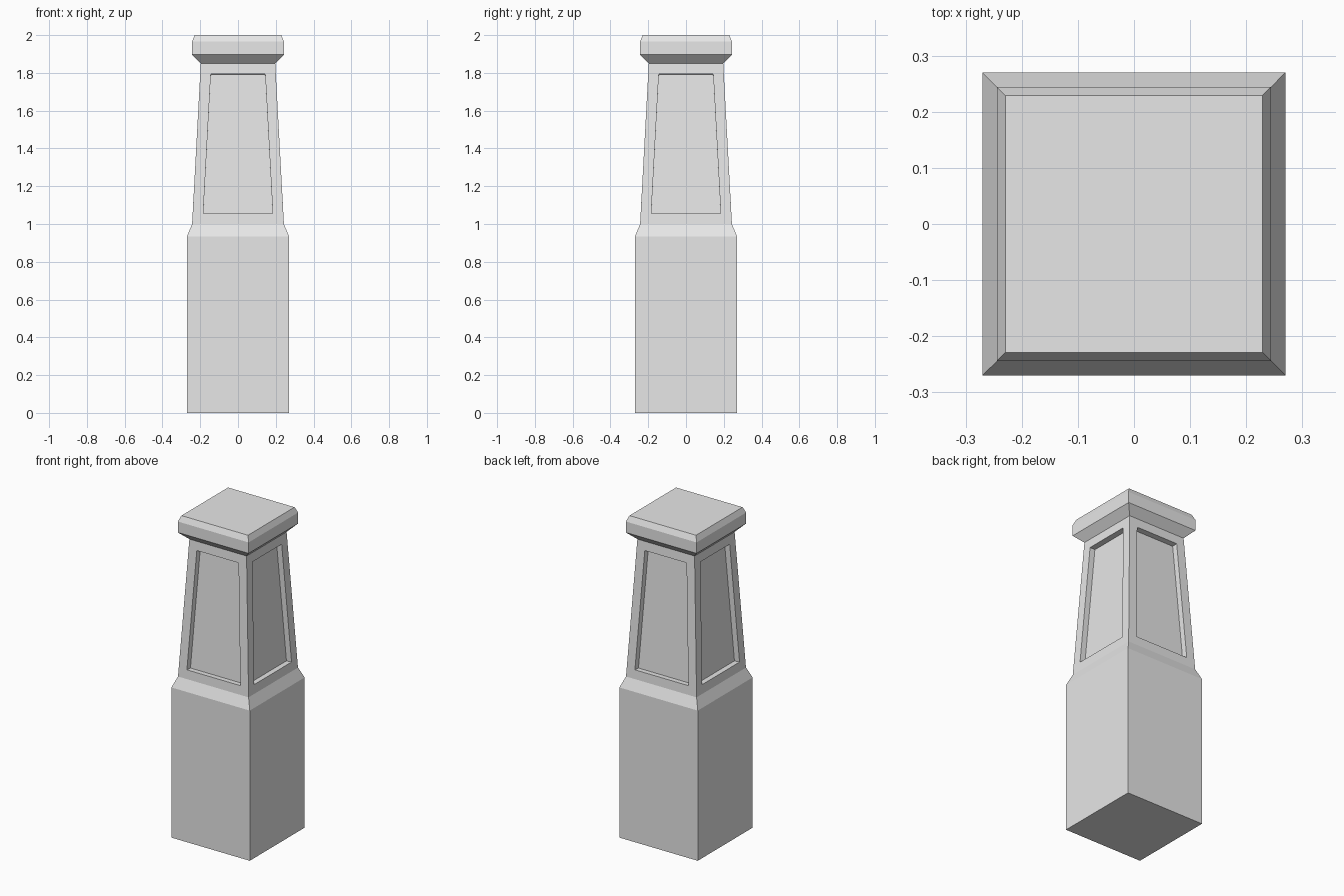
import bpy, bmesh

if "Cube" in bpy.data.objects:
    bpy.data.objects.remove(bpy.data.objects["Cube"])

stone = bpy.data.materials.new("grey_stone")
stone.diffuse_color = (0.8, 0.8, 0.8, 1)
stone.use_nodes = True
stone.node_tree.nodes["Principled BSDF"].inputs["Base Color"].default_value = stone.diffuse_color


def square_loft(name, profile, bottom=False, top=False, panel=None):
    """Stack square rings given as (half width, height); panel = (border, depth)."""
    bm = bmesh.new()
    rings = [[bm.verts.new((sx * w, sy * w, z))
              for sx, sy in ((-1, -1), (1, -1), (1, 1), (-1, 1))]
             for w, z in profile]
    sides = []
    for low, high in zip(rings, rings[1:]):
        for i in range(4):
            j = (i + 1) % 4
            sides.append(bm.faces.new((low[i], low[j], high[j], high[i])))
    if bottom:
        bm.faces.new(rings[0][::-1])
    if top:
        bm.faces.new(rings[-1])
    bm.normal_update()
    if panel:
        # framed panel sunk into every side
        border, depth = panel
        bmesh.ops.inset_individual(bm, faces=sides, thickness=border,
                                   use_even_offset=True)
        bm.normal_update()
        sunk = bmesh.ops.extrude_discrete_faces(bm, faces=sides)["faces"]
        for face in sunk:
            face.normal_update()
            bmesh.ops.translate(bm, verts=face.verts, vec=face.normal * -depth)
    bm.normal_update()
    mesh = bpy.data.meshes.new(name)
    bm.to_mesh(mesh)
    bm.free()
    mesh.materials.append(stone)
    obj = bpy.data.objects.new(name, mesh)
    bpy.context.collection.objects.link(obj)
    return obj


# square plinth with sloped shoulder
square_loft("plinth", [(0.27, 0), (0.27, 0.935), (0.243, 1.0)], bottom=True)
# tapered shaft with recessed panels
square_loft("shaft", [(0.243, 1.0), (0.197, 1.85)], panel=(0.056, 0.035))
# flared cap with chamfered top edge
square_loft("cap", [(0.197, 1.85), (0.244, 1.897), (0.244, 1.965), (0.229, 2.0)],
            top=True)
